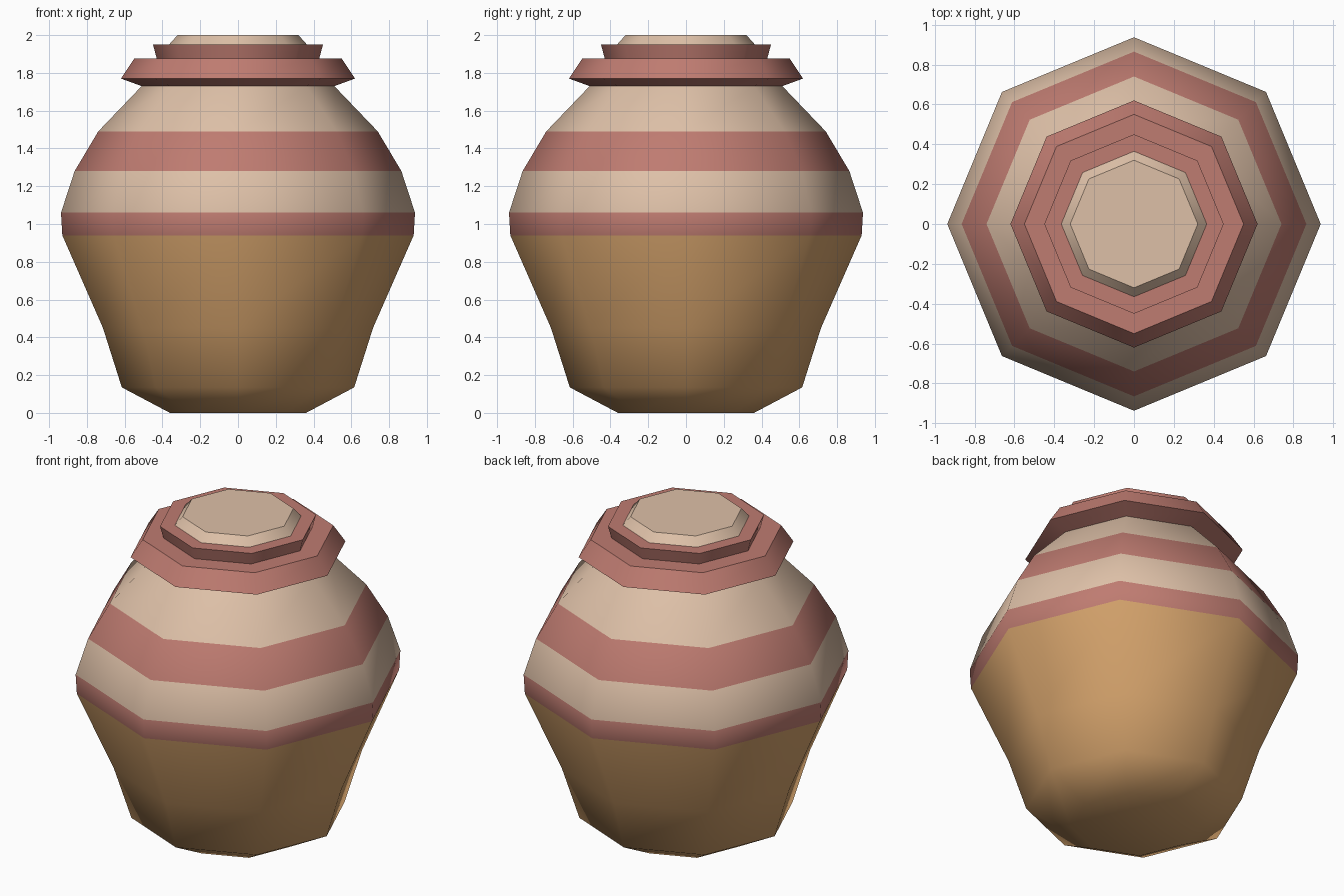
import bpy, bmesh, math

if "Cube" in bpy.data.objects:
    bpy.data.objects.remove(bpy.data.objects["Cube"])

SIDES = 8


def material(name, rgb):
    m = bpy.data.materials.new(name)
    m.diffuse_color = (*rgb, 1)
    m.use_nodes = True
    m.node_tree.nodes["Principled BSDF"].inputs["Base Color"].default_value = m.diffuse_color
    return m


CREAM = material("cream glaze", (0.73, 0.53, 0.39))
PINK = material("dusty pink", (0.52, 0.20, 0.165))
TAN = material("tan clay", (0.645, 0.355, 0.145))


def lathe(name, profile, mats, rule=lambda z: 0, cap_bottom=False, cap_top=False):
    """Spin a (radius, height) profile into an eight-sided shell."""
    bm = bmesh.new()
    rings = [[bm.verts.new((r * math.cos(a), r * math.sin(a), z))
              for a in (2 * math.pi * i / SIDES for i in range(SIDES))]
             for r, z in profile]
    for lo, hi in zip(rings, rings[1:]):
        for i in range(SIDES):
            j = (i + 1) % SIDES
            bm.faces.new((lo[i], lo[j], hi[j], hi[i]))
    if cap_bottom:
        bm.faces.new(rings[0][::-1])
    if cap_top:
        bm.faces.new(rings[-1])
    bm.normal_update()
    for f in bm.faces:
        f.smooth = True
        f.material_index = rule(f.calc_center_median().z)
    # keep the rims crisp, the round sides soft
    for e in bm.edges:
        e.smooth = e.calc_face_angle(0) < math.radians(50)
    me = bpy.data.meshes.new(name)
    bm.to_mesh(me)
    bm.free()
    for m in mats:
        me.materials.append(m)
    ob = bpy.data.objects.new(name, me)
    bpy.context.collection.objects.link(ob)
    return ob


def band(z):
    # clay base, thin pink band, cream, wide pink band, cream shoulder
    if z < 0.94:
        return 2
    return 1 if z < 1.06 or 1.28 < z < 1.49 else 0


# jar body
lathe("jar_body",
      [(0.36, 0), (0.615, 0.135), (0.715, 0.45), (0.93, 0.94), (0.937, 1.06),
       (0.865, 1.28), (0.74, 1.49), (0.51, 1.73)],
      [CREAM, PINK, TAN], band, cap_bottom=True)

# stepped lid rim
lathe("lid_rim",
      [(0.51, 1.73), (0.62, 1.77), (0.55, 1.875), (0.43, 1.875),
       (0.45, 1.95), (0.36, 1.95)],
      [PINK])

# lid top
lathe("lid_top", [(0.365, 1.95), (0.32, 2.0)], [CREAM], cap_top=True)
